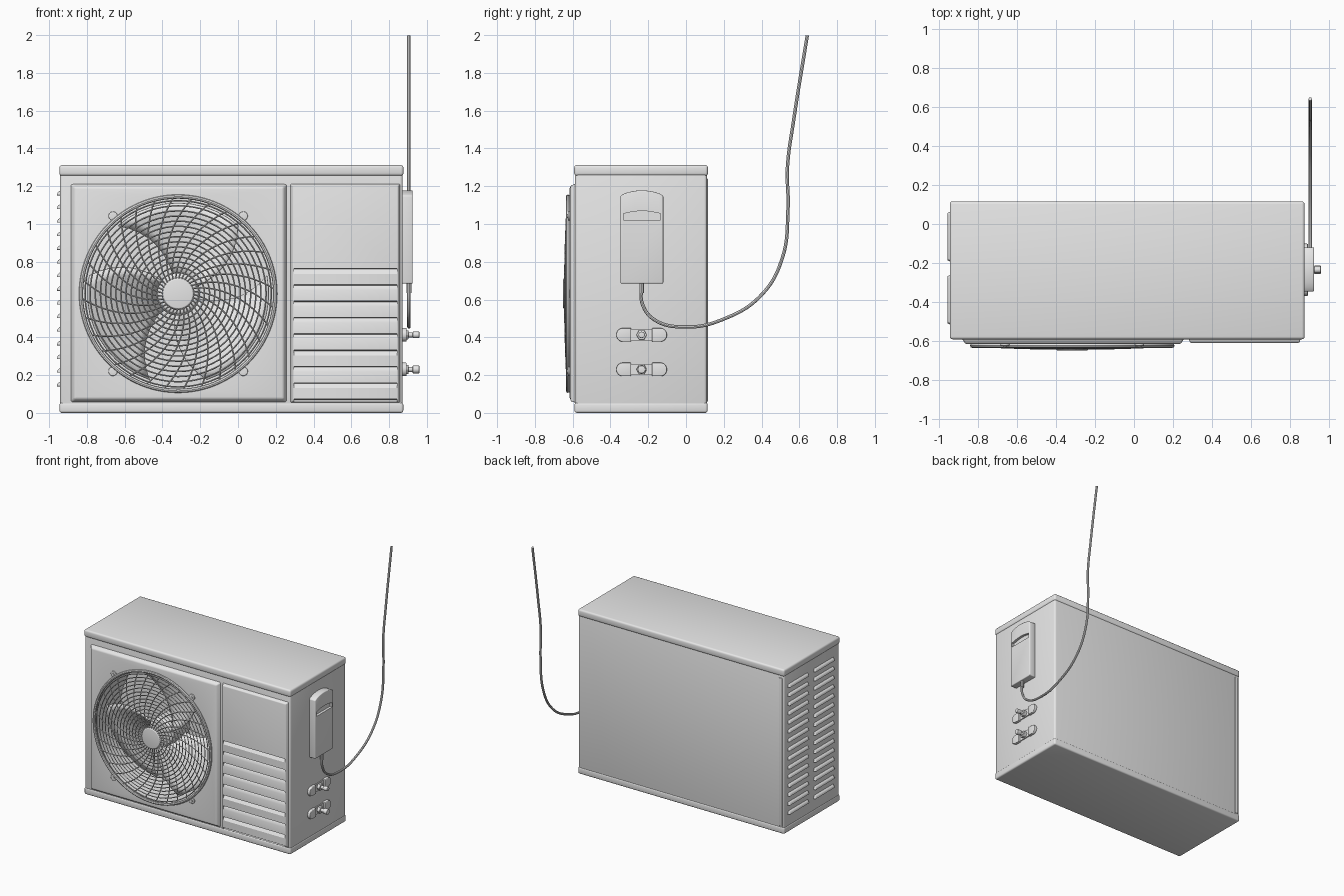
import bpy, bmesh, math
from math import sin, cos, pi

if "Cube" in bpy.data.objects:
    bpy.data.objects.remove(bpy.data.objects["Cube"])

grey = bpy.data.materials.new("light_grey")
grey.diffuse_color = (0.8, 0.8, 0.8, 1)
grey.use_nodes = True
grey.node_tree.nodes["Principled BSDF"].inputs["Base Color"].default_value = grey.diffuse_color
FX, FZ = -0.317, 0.631           # fan centre


def activate(ob):
    bpy.ops.object.select_all(action='DESELECT')
    ob.select_set(True)
    bpy.context.view_layer.objects.active = ob


def add(name, data):
    ob = bpy.data.objects.new(name, data)
    bpy.context.collection.objects.link(ob)
    data.materials.append(grey)
    return ob


def finish(ob, bevel=0, segs=3):
    activate(ob)
    if bevel:
        m = ob.modifiers.new("bevel", 'BEVEL')
        m.width, m.segments, m.limit_method = bevel, segs, 'ANGLE'
        bpy.ops.object.modifier_apply(modifier=m.name)
    bpy.ops.object.shade_smooth_by_angle(angle=math.radians(35))
    return ob


def from_bm(name, bm, bevel=0, segs=3):
    bmesh.ops.recalc_face_normals(bm, faces=bm.faces)
    me = bpy.data.meshes.new(name)
    bm.to_mesh(me)
    bm.free()
    return finish(add(name, me), bevel, segs)


def loft(bm, pts0, pts1):
    """Closed solid between two matching outlines."""
    a = [bm.verts.new(p) for p in pts0]
    b = [bm.verts.new(p) for p in pts1]
    n = len(a)
    bm.faces.new(a)
    bm.faces.new(b[::-1])
    for i in range(n):
        bm.faces.new((a[i], b[i], b[(i + 1) % n], a[(i + 1) % n]))


def place(axis, a, pts):
    return [(a, u, v) if axis == 'x' else (u, a, v) for u, v in pts]


def prism(name, axis, pts, a0, a1, bevel=0, pts1=None):
    bm = bmesh.new()
    loft(bm, place(axis, a0, pts), place(axis, a1, pts1 or pts))
    return from_bm(name, bm, bevel)


def rect(u0, u1, v0, v1):
    return [(u0, v0), (u1, v0), (u1, v1), (u0, v1)]


def circle(cu, cv, r, n=32, a0=0.0, a1=2 * pi):
    full = abs(a1 - a0 - 2 * pi) < 1e-6
    k = n if full else n - 1
    return [(cu + r * cos(a0 + (a1 - a0) * i / k),
             cv + r * sin(a0 + (a1 - a0) * i / k)) for i in range(n)]


def cut(ob, cutter):
    activate(ob)
    m = ob.modifiers.new("cut", 'BOOLEAN')
    m.operation, m.object, m.solver = 'DIFFERENCE', cutter, 'EXACT'
    bpy.ops.object.modifier_apply(modifier=m.name)
    finish(ob)


def wires(name, paths, radius, cyclic=False, bezier=False, res=0):
    cu = bpy.data.curves.new(name, 'CURVE')
    cu.dimensions, cu.bevel_depth, cu.bevel_resolution = '3D', radius, res
    cu.use_fill_caps, cu.resolution_u = True, 10
    for path in paths:
        sp = cu.splines.new('BEZIER' if bezier else 'POLY')
        pts = sp.bezier_points if bezier else sp.points
        pts.add(len(path) - 1)
        for p, c in zip(pts, path):
            if bezier:
                p.co = c
                p.handle_left_type = p.handle_right_type = 'AUTO'
            else:
                p.co = (*c, 1)
        sp.use_cyclic_u = cyclic
    ob = add(name, cu)
    activate(ob)
    bpy.ops.object.convert(target='MESH')
    return finish(ob)


# Cabinet, base tray and lid
cabinet = prism("cabinet", 'y', rect(-0.942, 0.872, 0.02, 1.27), -0.587, 0.111, 0.015)
prism("base_tray", 'y', rect(-0.945, 0.875, 0, 0.055), -0.59, 0.114, 0.012)
prism("lid", 'y', rect(-0.946, 0.876, 1.255, 1.312), -0.592, 0.116, 0.014)
prism("rear_corner_strip", 'y', rect(-0.93, -0.9, 0.06, 1.24), 0.105, 0.116, 0.003)

# Raised front panels
fan_panel = prism("fan_panel", 'y', rect(-0.89, 0.262, 0.052, 1.215), -0.58, -0.617, 0.01,
                  rect(-0.865, 0.24, 0.075, 1.195))
side_panel = prism("service_panel", 'y', rect(0.275, 0.86, 0.052, 1.215), -0.58, -0.611, 0.006,
                   rect(0.29, 0.848, 0.062, 1.203))

# Round fan opening cut into panel and cabinet
hole = prism("fan_hole_cutter", 'y', circle(FX, FZ, 0.508, 96), -0.8, -0.3)
cut(cabinet, hole)
cut(fan_panel, hole)
bpy.data.objects.remove(hole)

# Horizontal slots in the service panel
bm = bmesh.new()
for i in range(9):
    z = 0.765 - 0.0865 * i
    prof = [(-0.63, z), (-0.605, z), (-0.595, z - 0.004), (-0.612, z - 0.03), (-0.63, z - 0.03)]
    loft(bm, place('x', 0.296, prof), place('x', 0.842, prof))
slots = from_bm("slot_cutter", bm)
cut(side_panel, slots)
bpy.data.objects.remove(slots)


# Domed wire grille
def dome(r, a):
    t = min(1, r / 0.52)
    return (FX + r * cos(a), -0.642 + 0.016 * t * t, FZ + r * sin(a))


wires("grille_rings", [[dome(0.085 + 0.0272 * k, 2 * pi * i / 72) for i in range(72)]
                       for k in range(1, 16)], 0.004, cyclic=True)
wires("grille_spokes", [[dome(0.07 + 0.45 * t / 12, 2 * pi * s / 32 - 0.75 * (t / 12) ** 0.8)
                         for t in range(13)] for s in range(32)], 0.004)
wires("grille_rim", [[(FX + 0.514 * cos(2 * pi * i / 96), -0.625, FZ + 0.514 * sin(2 * pi * i / 96))
                      for i in range(96)]], 0.011, cyclic=True, res=2)
prism("grille_hub", 'y', circle(FX, FZ, 0.088, 48), -0.632, -0.65, 0.004, circle(FX, FZ, 0.078, 48))
for i, a in enumerate((50, 130, 230, 310)):
    u, v = FX + 0.537 * cos(math.radians(a)), FZ + 0.537 * sin(math.radians(a))
    prism(f"grille_tab_{i}", 'y', circle(u, v, 0.024, 20), -0.61, -0.626, 0.003)
    prism(f"grille_screw_{i}", 'y', circle(u, v, 0.01, 12), -0.62, -0.631)

# Fan inside the opening
prism("fan_hub", 'y', circle(FX, FZ, 0.11, 40), -0.3, -0.53, 0.015)
for b in range(3):
    bm = bmesh.new()
    grid = []
    for i in range(9):
        r = 0.1 + 0.38 * i / 8
        row = []
        for j in range(11):
            s = j / 10
            a = 2 * pi * b / 3 + 0.4 + 1.45 * s + 0.45 * (i / 8) ** 1.5
            row.append(bm.verts.new((FX + r * cos(a), -0.53 + 0.17 * s, FZ + r * sin(a))))
        grid.append(row)
    for i in range(8):
        for j in range(10):
            bm.faces.new((grid[i][j], grid[i + 1][j], grid[i + 1][j + 1], grid[i][j + 1]))
    blade = from_bm(f"fan_blade_{b}", bm)
    m = blade.modifiers.new("thickness", 'SOLIDIFY')
    m.thickness = 0.008
    bpy.ops.object.modifier_apply(modifier=m.name)

# Hooded louvres on the left side, two columns
bm = bmesh.new()
for y0, y1 in ((-0.52, -0.258), (-0.197, 0.067)):
    for i in range(15):
        z = 0.153 + 0.0722 * i
        base = [(-0.938, y0, z - 0.012), (-0.938, y1, z - 0.012),
                (-0.938, y1 - 0.008, z + 0.016), (-0.938, y0 + 0.008, z + 0.016)]
        tip = [(-0.96, y0 + 0.01, z - 0.012), (-0.96, y1 - 0.01, z - 0.012),
               (-0.954, y1 - 0.018, z + 0.004), (-0.954, y0 + 0.018, z + 0.004)]
        loft(bm, base, tip)
from_bm("side_louvres", bm, 0.003, 2)

# Service box with arched top and handle recess on the right side
arch = [(-0.347 + 0.227 * i / 10, 1.15 + 0.028 * sin(pi * i / 10) ** 0.7) for i in range(11)]
box = prism("connection_box", 'x', [(-0.12, 0.685), (-0.347, 0.685)] + arch, 0.865, 0.925, 0.006)
lip = [(-0.33 + 0.195 * i / 8, 1.055 + 0.014 * sin(pi * i / 8)) for i in range(9)]
grip = prism("grip_cutter", 'x', [(-0.135, 1.02), (-0.33, 1.02)] + lip, 0.905, 0.95)
cut(box, grip)
bpy.data.objects.remove(grip)

# Cable with its gland
wires("cable_gland", [[(0.905, -0.235, 0.69), (0.905, -0.235, 0.635)]], 0.013, res=3)
wires("cable", [[(0.905, y, z) for y, z in (
    (-0.235, 0.68), (-0.232, 0.58), (-0.17, 0.495), (0, 0.455), (0.2, 0.497), (0.4, 0.625),
    (0.51, 0.82), (0.54, 1.08), (0.537, 1.3), (0.57, 1.55), (0.642, 1.998))]],
    0.009, bezier=True, res=2)

# Two pipe valves
for n, z in (("upper", 0.413), ("lower", 0.23)):
    c = -0.235
    for side, s in (("front", -1), ("rear", 1)):
        lobe = [(c + s * 0.055, z - 0.036)] + \
            [(c + s * (0.1 + 0.034 * cos(a)), z + 0.036 * sin(a))
             for a in [-pi / 2 + pi * k / 12 for k in range(13)]] + [(c + s * 0.055, z + 0.036)]
        prism(f"{n}_valve_{side}_lobe", 'x', lobe, 0.865, 0.893, 0.005)
    prism(f"{n}_valve_bridge", 'x', rect(c - 0.06, c + 0.06, z - 0.03, z + 0.03), 0.865, 0.88)
    prism(f"{n}_valve_nut", 'x', circle(c, z, 0.028, 6), 0.87, 0.902, 0.003)
    prism(f"{n}_valve_stem", 'x', circle(c, z, 0.013, 20), 0.89, 0.94)
    prism(f"{n}_valve_cap", 'x', circle(c, z, 0.021 if n == "lower" else 0.017, 24), 0.925, 0.96, 0.004)
